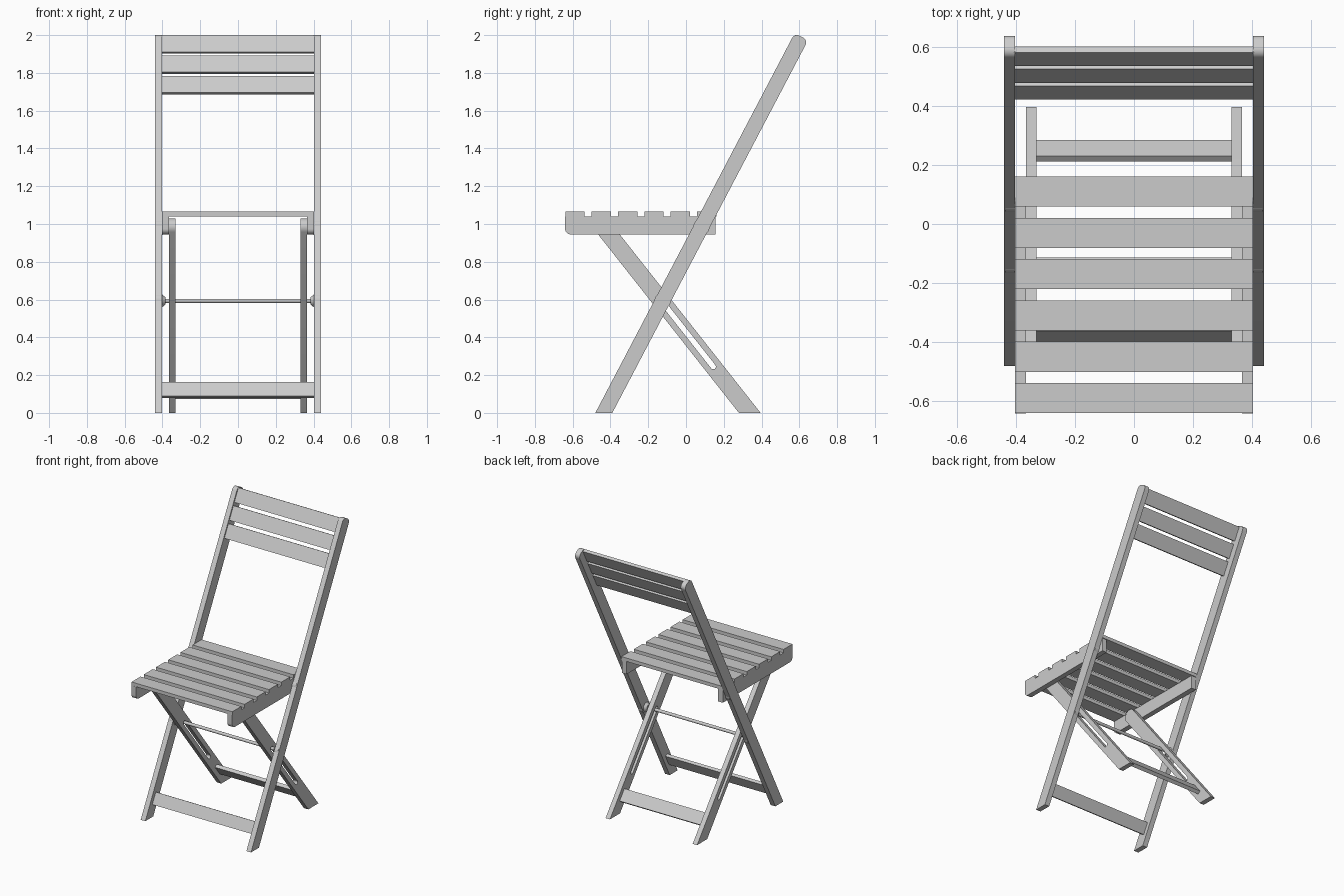
import bpy, bmesh
from math import cos, sin, pi, atan2
from mathutils import Vector, Matrix

if "Cube" in bpy.data.objects:
    bpy.data.objects.remove(bpy.data.objects["Cube"])


def add_object(name, bm, mirror=False):
    bmesh.ops.recalc_face_normals(bm, faces=bm.faces)
    mesh = bpy.data.meshes.new(name)
    bm.to_mesh(mesh)
    bm.free()
    ob = bpy.data.objects.new(name, mesh)
    bpy.context.collection.objects.link(ob)
    if mirror:
        ob.modifiers.new("mirror", 'MIRROR')
    return ob


def prism(name, profile, x0, x1, mirror=False):
    """Extrude a (y, z) profile along x."""
    bm = bmesh.new()
    face = bm.faces.new([bm.verts.new((x0, y, z)) for y, z in profile])
    new = bmesh.ops.extrude_face_region(bm, geom=[face])["geom"]
    bmesh.ops.translate(bm, vec=(x1 - x0, 0, 0),
                        verts=[v for v in new if isinstance(v, bmesh.types.BMVert)])
    return add_object(name, bm, mirror)


def arc(cy, cz, r, a0, a1, n=8):
    return [(cy + r * cos(a0 + (a1 - a0) * i / n), cz + r * sin(a0 + (a1 - a0) * i / n))
            for i in range(n + 1)]


def bar(name, y, z, along, length, thick, half_x):
    """Crosswise board, its width running along angle `along` in the yz plane."""
    bm = bmesh.new()
    bmesh.ops.create_cube(bm, size=1)
    bm.transform(Matrix.Translation((0, y, z)) @ Matrix.Rotation(along, 4, 'X')
                 @ Matrix.Diagonal((2 * half_x, length, thick, 1)))
    return add_object(name, bm)


def rod(name, y, z, x0, x1, r0, r1, mirror=False):
    bm = bmesh.new()
    bmesh.ops.create_cone(bm, cap_ends=True, segments=24, radius1=r0, radius2=r1, depth=x1 - x0)
    bm.transform(Matrix.Translation(((x0 + x1) / 2, y, z)) @ Matrix.Rotation(pi / 2, 4, 'Y'))
    return add_object(name, bm, mirror)


# Lean of the two leg pairs: y = start + slope * z along the centre line
BACK, BACK_SLOPE = -0.435, 0.525
REAR, REAR_SLOPE = 0.3375, -0.789
back_a = atan2(1, BACK_SLOPE)
rear_a = atan2(1, REAR_SLOPE)


def back_y(z):
    return BACK + BACK_SLOPE * z


# Long legs that carry on up as the backrest posts
profile = ([(-0.48, 0), (-0.39, 0)]
           + arc(0.606, 1.961, 0.03, back_a - pi / 2, back_a)
           + arc(0.588, 1.970, 0.03, back_a, back_a + pi / 2))
prism("long_leg", profile, 0.403, 0.44, True)

# Short rear legs with a rounded top and a long slot
top_z = 0.985
profile = [(0.28, 0), (0.395, 0)] + arc(REAR + REAR_SLOPE * top_z, top_z, 0.045,
                                       rear_a - pi / 2, rear_a + pi / 2, 14)
rear_leg = prism("rear_leg", profile, 0.33, 0.365)
slot = (arc(REAR + REAR_SLOPE * 0.60, 0.60, 0.014, rear_a - pi / 2, rear_a + pi / 2)
        + arc(REAR + REAR_SLOPE * 0.245, 0.245, 0.014, rear_a + pi / 2, rear_a + 3 * pi / 2))
cutter = prism("slot_cutter", slot, 0.30, 0.40)
cutter.hide_render = True
cutter.hide_set(True)
cut = rear_leg.modifiers.new("slot", 'BOOLEAN')
cut.operation = 'DIFFERENCE'
cut.solver = 'EXACT'
cut.object = cutter
rear_leg.modifiers.new("mirror", 'MIRROR')

# Seat side rails with rounded front ends
profile = ([(0.155, 0.945), (0.155, 1.04), (-0.64, 1.04)]
           + arc(-0.61, 0.975, 0.03, pi, 1.5 * pi))
prism("seat_rail", profile, 0.365, 0.402, True)

# Six seat slats
for i in range(6):
    bar(f"seat_slat_{i + 1}", -0.588 + 0.1395 * i, 1.0525, 0, 0.102, 0.025, 0.402)

# Three backrest slats, set near the front edge of the posts
along = Vector((cos(back_a), sin(back_a)))
for i in range(3):
    c = Vector((0.590, 1.995)) - along * (0.05 + 0.122 * i)
    bar(f"back_slat_{i + 1}", c.x, c.y, back_a, 0.10, 0.022, 0.405)

# Lower cross boards of both leg pairs
bar("front_stretcher", back_y(0.122), 0.122, back_a, 0.085, 0.022, 0.405)
bar("rear_stretcher", 0.2475, 0.117, rear_a, 0.088, 0.025, 0.332)

# Sliding pivot rod with washers, and seat pivot discs
pivot_z = 0.593
pivot_y = back_y(pivot_z)
rod("pivot_rod", pivot_y, pivot_z, -0.41, 0.41, 0.011, 0.011)
rod("pivot_washer", pivot_y, pivot_z, 0.385, 0.404, 0.02, 0.035, True)
rod("pivot_disc", pivot_y, pivot_z, 0.404, 0.434, 0.043, 0.043, True)
rod("seat_pivot_disc", back_y(0.985), 0.985, 0.40, 0.434, 0.043, 0.043, True)

# Smooth the rounded ends, keep edges sharp
for ob in bpy.context.collection.objects:
    ob.select_set(not ob.hide_render)
    bpy.context.view_layer.objects.active = ob if not ob.hide_render else rear_leg
bpy.ops.object.shade_smooth_by_angle()
